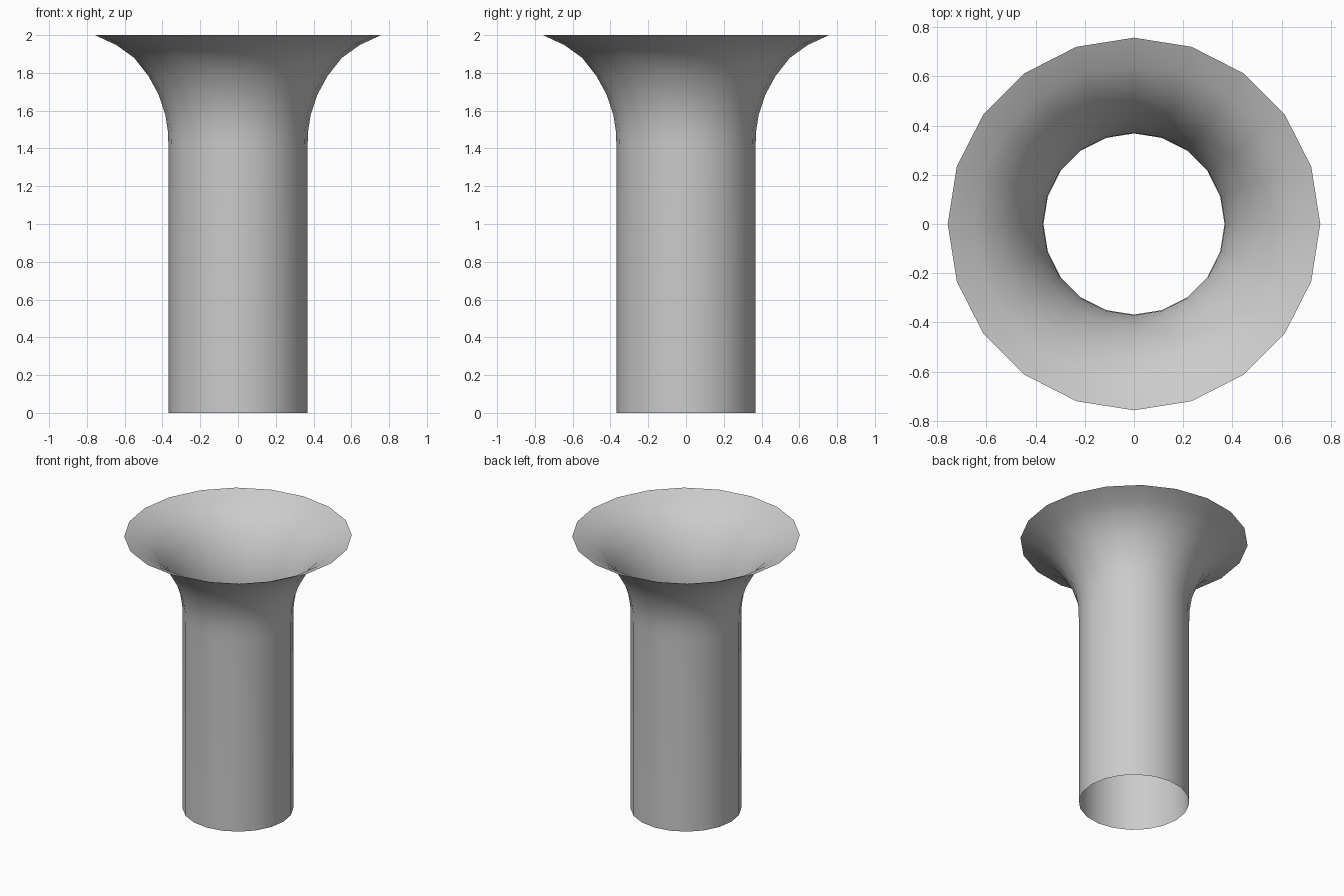
import bpy, bmesh
from math import cos, sin, tau

if "Cube" in bpy.data.objects:
    bpy.data.objects.remove(bpy.data.objects["Cube"])

SIDES = 20
# Profile (radius, height): straight pipe opening into a flared mouth
PROFILE = [(0.368, 0), (0.368, 0.4), (0.368, 1.4), (0.371, 1.49), (0.385, 1.58),
           (0.42, 1.685), (0.475, 1.785), (0.55, 1.88), (0.645, 1.948), (0.757, 2.0)]

# Flared pipe: open, single-walled surface of revolution
bm = bmesh.new()
rings = [[bm.verts.new((r * cos(tau * i / SIDES), r * sin(tau * i / SIDES), z))
          for i in range(SIDES)] for r, z in PROFILE]
for low, high in zip(rings, rings[1:]):
    for i in range(SIDES):
        j = (i + 1) % SIDES
        bm.faces.new((low[i], low[j], high[j], high[i])).smooth = True

mesh = bpy.data.meshes.new("flared_pipe")
bm.to_mesh(mesh)
bm.free()
pipe = bpy.data.objects.new("flared_pipe", mesh)
bpy.context.collection.objects.link(pipe)
